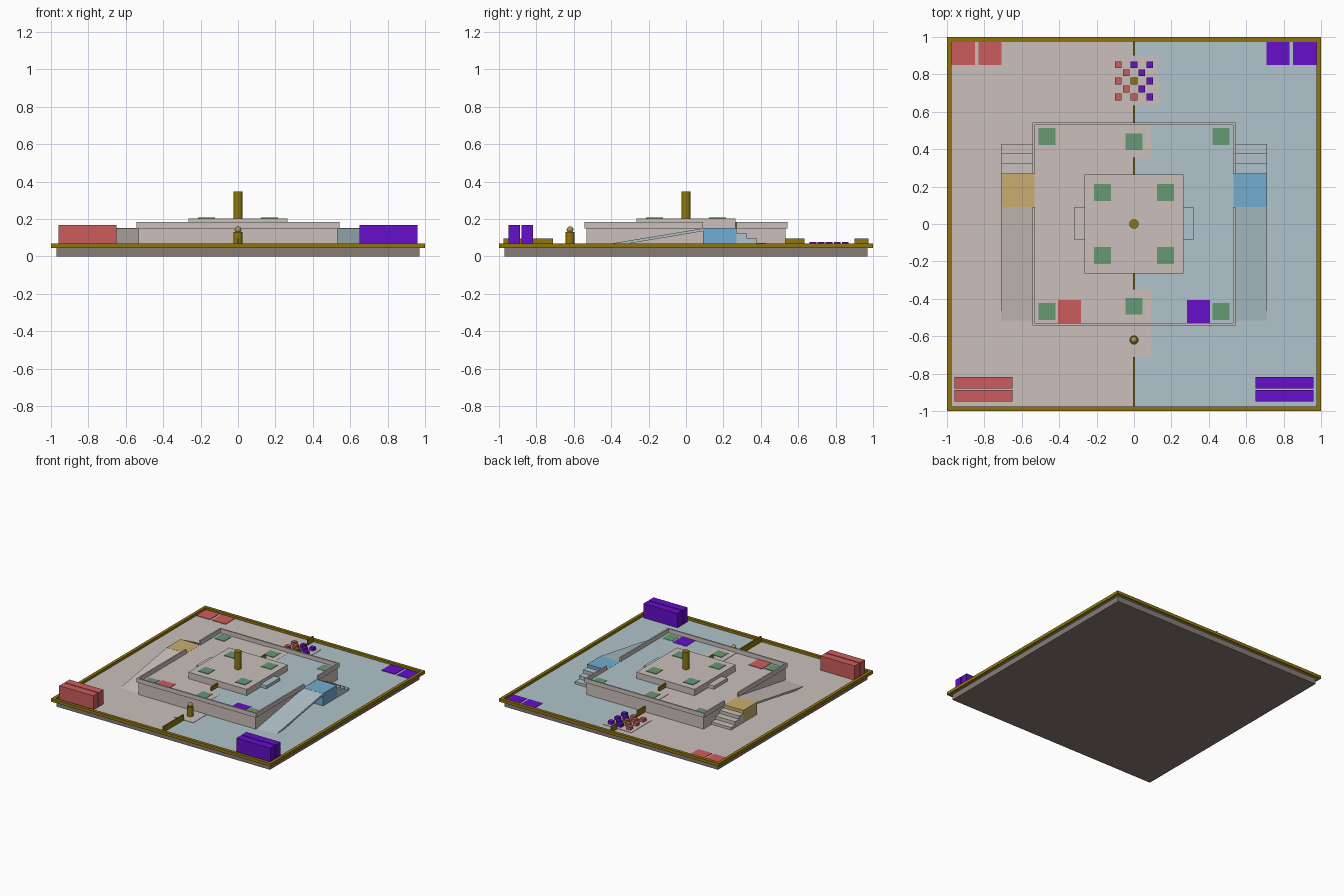
import bpy, bmesh
from mathutils import Matrix

cube = bpy.data.objects.get("Cube")
if cube:
    bpy.data.objects.remove(cube, do_unlink=True)


def material(name, r, g, b):
    lin = [((c / 255 + 0.055) / 1.055) ** 2.4 for c in (r, g, b)] + [1]
    m = bpy.data.materials.new(name)
    m.use_nodes = True
    m.diffuse_color = lin
    m.node_tree.nodes["Principled BSDF"].inputs["Base Color"].default_value = lin
    return m


STONE = material("warm stone", 203, 192, 188)
ICE = material("pale blue floor", 177, 196, 203)
RED = material("soft red", 204, 92, 92)
PURPLE = material("purple", 102, 14, 202)
GREEN = material("muted green", 103, 152, 116)
SAND = material("sand", 202, 174, 110)
SKY = material("sky blue", 115, 174, 208)
BRASS = material("brass", 143, 117, 14)
PALE = material("pale brass", 172, 148, 84)
SLAB = material("grey brown", 135, 124, 118)


def finish(name, bm, mat):
    bmesh.ops.recalc_face_normals(bm, faces=bm.faces)
    me = bpy.data.meshes.new(name)
    bm.to_mesh(me)
    bm.free()
    me.materials.append(mat)
    ob = bpy.data.objects.new(name, me)
    bpy.context.collection.objects.link(ob)
    return ob


def box(name, mat, x, y, z):
    """Box from (low, high) ranges on each axis."""
    bm = bmesh.new()
    spans = (x, y, z)
    mid = [(a + b) / 2 for a, b in spans]
    size = [abs(b - a) for a, b in spans]
    bmesh.ops.create_cube(bm, size=1, matrix=Matrix.Translation(mid) @ Matrix.Diagonal(size + [1]))
    return finish(name, bm, mat)


def square(name, mat, cx, cy, half, z, height=0.004):
    return box(name, mat, (cx - half, cx + half), (cy - half, cy + half), (z, z + height))


def prism(name, mat, profile, x0, x1):
    """Extrude a (y, z) profile along x."""
    bm = bmesh.new()
    face = bm.faces.new([bm.verts.new((x0, y, z)) for y, z in profile])
    new = bmesh.ops.extrude_face_region(bm, geom=[face])["geom"]
    bmesh.ops.translate(bm, vec=(x1 - x0, 0, 0), verts=[v for v in new if isinstance(v, bmesh.types.BMVert)])
    return finish(name, bm, mat)


def smooth(ob):
    bpy.ops.object.select_all(action="DESELECT")
    ob.select_set(True)
    bpy.context.view_layer.objects.active = ob
    bpy.ops.object.shade_smooth_by_angle()


def post(name, mat, y, r, z0, z1):
    bm = bmesh.new()
    bmesh.ops.create_cone(bm, cap_ends=True, segments=24, radius1=r, radius2=r, depth=z1 - z0,
                          matrix=Matrix.Translation((0, y, (z0 + z1) / 2)))
    smooth(finish(name, bm, mat))


FLOOR, DECK, RIM, TOP = 0.05, 0.15, 0.185, 0.203

# Base slab, two floor halves and the border frame
box("base_slab", SLAB, (-0.97, 0.97), (-0.97, 0.97), (0, 0.045))
box("right_floor", STONE, (-0.98, 0), (-0.98, 0.98), (0.045, FLOOR))
box("left_floor", ICE, (0, 0.98), (-0.98, 0.98), (0.045, FLOOR))
for s, side in ((-1, "right"), (1, "left")):
    box(side + "_border", BRASS, (s * 0.975, s), (-1, 1), (0.045, 0.07))
for s, side in ((-1, "front"), (1, "back")):
    box(side + "_border", BRASS, (-0.975, 0.975), (s * 0.975, s), (0.045, 0.07))

# Lower platform with its deck colour and low parapet
E, W = 0.533, 0.542
box("platform", STONE, (-E, E), (-E, E), (FLOOR, DECK))
box("left_deck", ICE, (0, E - 0.003), (-E + 0.003, E - 0.003), (DECK, DECK + 0.002))
for s, side in ((-1, "front"), (1, "back")):
    box(side + "_parapet", STONE, (-W, W), (s * 0.53, s * W), (DECK, RIM))

# Upper platform and central pole
box("upper_platform", STONE, (-0.265, 0.265), (-0.265, 0.265), (DECK, TOP))
post("centre_pole", BRASS, 0, 0.025, TOP, 0.347)

# Parts repeated on both sides
for s, side, ground, team, landing in ((-1, "right", STONE, RED, SAND), (1, "left", ICE, PURPLE, SKY)):
    for part, a, b in (("front", -0.53, 0.09), ("back", 0.27, 0.53)):
        box(f"{side}_{part}_parapet", STONE, (s * 0.53, s * W), (a, b), (DECK, RIM))
    x0, x1 = s * E, s * 0.71
    box(side + "_landing", landing, (x0, x1), (0.09, 0.27), (FLOOR, DECK + 0.001))
    prism(side + "_ramp", ground, [(0.09, DECK), (-0.515, FLOOR), (-0.42, FLOOR), (0.09, 0.135)], x0, x1)
    for i in range(3):
        y = 0.27 + i * 0.053
        box(f"{side}_stair_{i}", ground, (x0, x1), (y, y + 0.053), (FLOOR, 0.125 - i * 0.027))
    box(side + "_upper_step", ground, (s * 0.265, s * 0.317), (-0.085, 0.09), (DECK, 0.177))
    # Storage blocks, corner pads and deck pad
    for i in range(2):
        y = -0.95 + i * 0.07
        box(f"{side}_block_{i}", team, (s * 0.65, s * 0.96), (y, y + 0.062), (FLOOR, 0.167))
        square(f"{side}_corner_pad_{i}", team, s * (0.77 + i * 0.143), 0.912, 0.062, FLOOR)
    square(side + "_deck_pad", team, s * 0.345, -0.468, 0.061, DECK)
    # Green tiles
    for t, name in ((-1, "front"), (1, "back")):
        square(f"{side}_{name}_deck_tile", GREEN, s * 0.465, t * 0.467, 0.045, DECK)
        square(f"{side}_{name}_upper_tile", GREEN, s * 0.168, t * 0.168, 0.045, TOP)

# Stone patches and tiles on the centre line
for name, y in (("front", -0.44), ("back", 0.44)):
    square(name + "_deck_patch", STONE, 0, y, 0.09, DECK, 0.003)
    square(name + "_centre_tile", GREEN, 0, y, 0.045, DECK, 0.006)
square("post_patch", STONE, 0, -0.62, 0.09, FLOOR, 0.003)
square("cube_patch", STONE, 0, 0.765, 0.13, FLOOR, 0.003)

# Dividing fins
for name, a, b, z0, z1 in (("front", -0.975, -0.71, FLOOR, 0.097), ("back", 0.9, 0.975, FLOOR, 0.097),
                           ("middle_back", E, 0.633, FLOOR, 0.097),
                           ("front_deck", -0.35, -0.265, DECK, RIM), ("back_deck", 0.265, 0.355, DECK, RIM)):
    box(name + "_divider", BRASS, (-0.005, 0.005), (a, b), (z0, z1))

# Small front post with a ball on top
post("front_post", BRASS, -0.62, 0.024, FLOOR, 0.13)
bm = bmesh.new()
bmesh.ops.create_uvsphere(bm, u_segments=20, v_segments=12, radius=0.018,
                          matrix=Matrix.Translation((0, -0.62, 0.143)))
smooth(finish("post_ball", bm, PALE))

# Checkered group of small cubes
for row, cubes in enumerate(("R.R.P", ".R.P.", "R.B.P", ".R.P.", "R.P.P")):
    for col, c in enumerate(cubes):
        if c != ".":
            square(f"small_cube_{row}_{col}", {"R": RED, "P": PURPLE, "B": BRASS}[c],
                   (col - 2) * 0.042, 0.765 + (row - 2) * 0.043, 0.018, FLOOR, 0.028)
